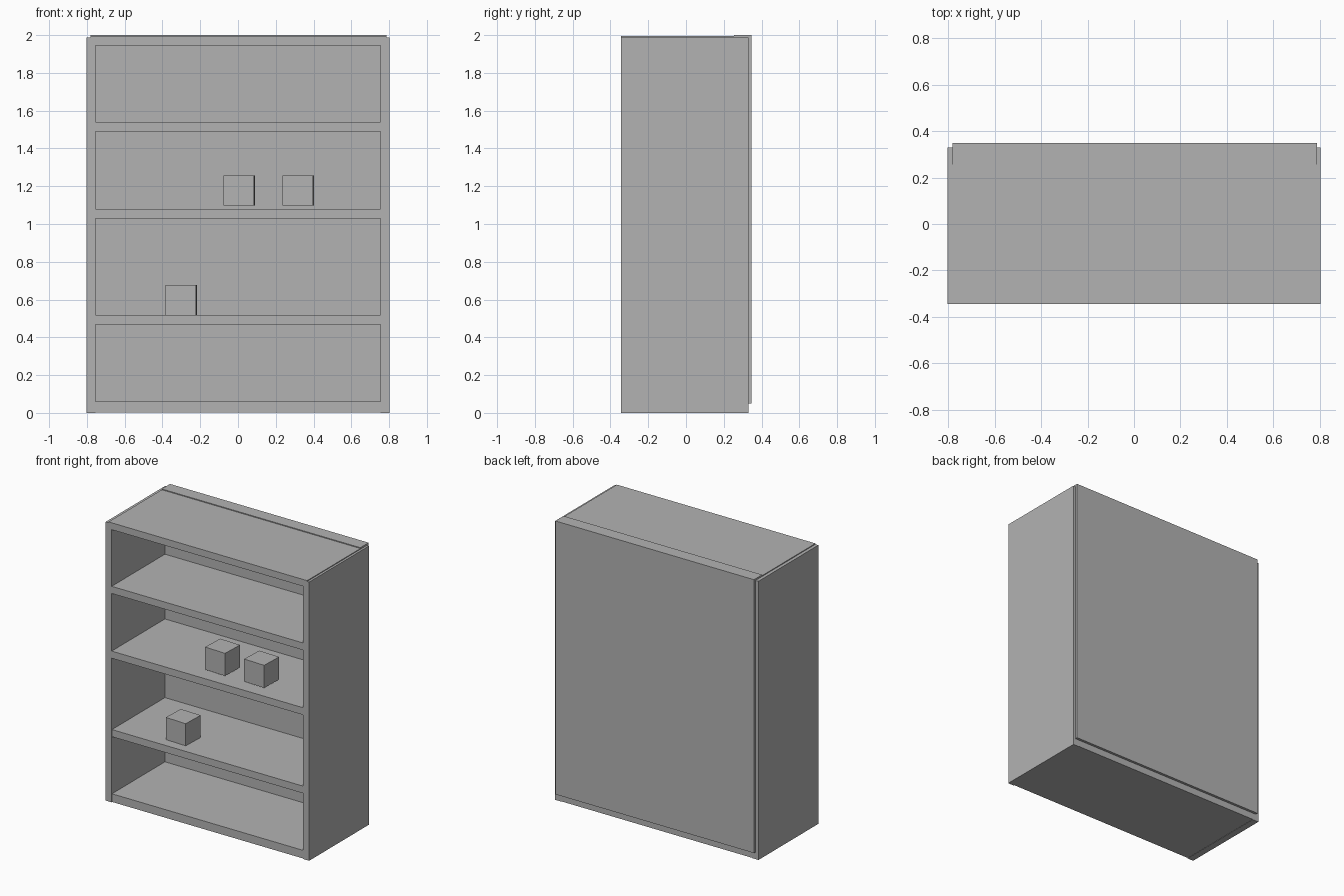
import bpy
import math

cube = bpy.data.objects.get("Cube")
if cube:
    bpy.data.objects.remove(cube, do_unlink=True)

GREY = (0.45, 0.45, 0.45, 1)
grey = bpy.data.materials.new("plain grey")
grey.use_nodes = True
grey.diffuse_color = GREY
grey.node_tree.nodes["Principled BSDF"].inputs["Base Color"].default_value = GREY


def box(name, x, y, z, turn=0):
    """Box spanning the given (low, high) ranges, turned about z in degrees."""
    bpy.ops.mesh.primitive_cube_add(
        size=1, location=[sum(r) / 2 for r in (x, y, z)],
        rotation=(0, 0, math.radians(turn)))
    ob = bpy.context.object
    ob.name = name
    ob.scale = [r[1] - r[0] for r in (x, y, z)]
    ob.data.materials.append(grey)
    return ob


FRONT, BACK = -0.345, 0.33
INNER, OUTER = 0.755, 0.803

# Side panels
box("left_side", (INNER, OUTER), (FRONT, BACK), (0, 1.988))
box("right_side", (-OUTER, -INNER), (FRONT, BACK), (0, 1.988))

# Thick back panel, standing slightly proud behind and above
box("back_panel", (-0.78, 0.787), (0.255, 0.348), (0.05, 2.0))

# Bottom board, top board and the shelves between
box("bottom_board", (-INNER, INNER), (FRONT + 0.003, BACK), (0.002, 0.06))
box("top_board", (-0.78, 0.787), (FRONT, 0.26), (1.945, 1.994))
for name, z, recess in (("lower_shelf", 0.467, 0.003),
                        ("middle_shelf", 1.028, 0),
                        ("upper_shelf", 1.49, 0)):
    box(name, (-INNER, INNER), (FRONT + recess, 0.26), (z, z + 0.051))

# Small blocks standing on the shelves
SIZE = 0.161
for name, x, y, z in (("lower_block", -0.38, -0.27, 0.515),
                      ("middle_block", -0.073, -0.265, 1.097),
                      ("left_block", 0.239, -0.27, 1.097)):
    box(name, (x, x + SIZE), (y, y + SIZE), (z, z + SIZE), turn=-2)
